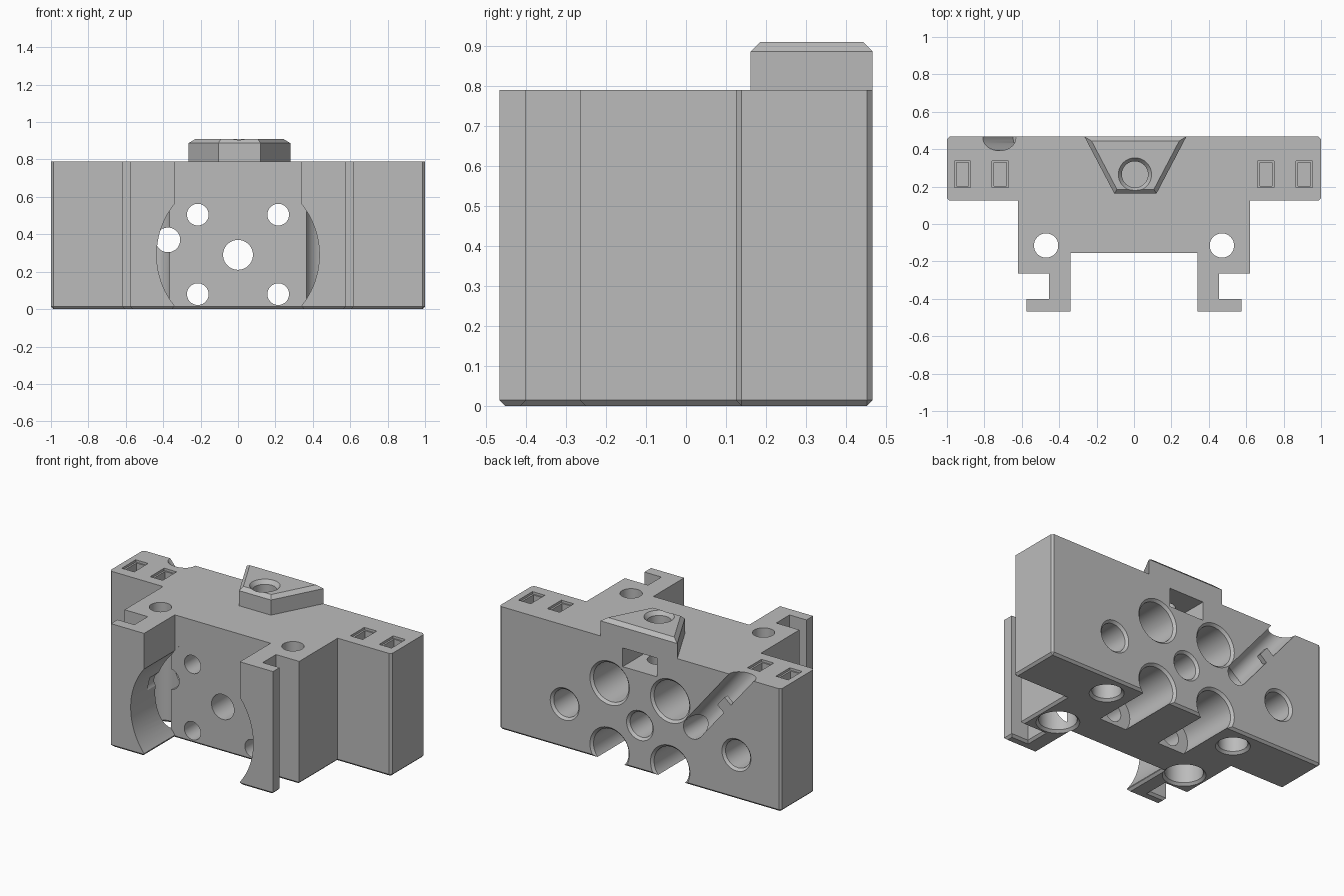
import bpy, bmesh, math
from mathutils import Matrix, Vector

cube = bpy.data.objects.get("Cube")
if cube:
    bpy.data.objects.remove(cube, do_unlink=True)

grey = bpy.data.materials.new("plain grey")
grey.use_nodes = True
grey.diffuse_color = (0.5, 0.5, 0.5, 1)
grey.node_tree.nodes["Principled BSDF"].inputs["Base Color"].default_value = (0.5, 0.5, 0.5, 1)

BACK, TOP = 0.467, 0.79


def make(name, bm):
    bmesh.ops.recalc_face_normals(bm, faces=bm.faces)
    mesh = bpy.data.meshes.new(name)
    bm.to_mesh(mesh)
    bm.free()
    mesh.materials.append(grey)
    ob = bpy.data.objects.new(name, mesh)
    bpy.context.collection.objects.link(ob)
    return ob


def prism(outline, z0, z1):
    bm = bmesh.new()
    base = bm.faces.new([bm.verts.new((x, y, z0)) for x, y in outline])
    up = bmesh.ops.extrude_face_region(bm, geom=[base])["geom"]
    bmesh.ops.translate(bm, vec=(0, 0, z1 - z0),
                        verts=[v for v in up if isinstance(v, bmesh.types.BMVert)])
    return bm


def bevel(bm, width, rule):
    edges = [e for e in bm.edges if rule(e.verts[0].co, e.verts[1].co)]
    bmesh.ops.bevel(bm, geom=edges, offset=width, segments=1, affect='EDGES')


def box(name, centre, size, matrix=Matrix()):
    bm = bmesh.new()
    bmesh.ops.create_cube(bm, size=1)
    bm.transform(Matrix.Translation(centre) @ matrix @ Matrix.Diagonal((*size, 1)))
    return make(name, bm)


def drill(axis, a, b, steps, sides=48):
    """Stepped round cutter; steps are (position on the axis, radius)."""
    bm = bmesh.new()
    rings = []
    for t, r in steps:
        ring = []
        for i in range(sides):
            w = math.tau * i / sides
            u, v = a + r * math.cos(w), b + r * math.sin(w)
            ring.append(bm.verts.new((u, t, v) if axis == 'Y' else (u, v, t)))
        rings.append(ring)
    for lo, hi in zip(rings, rings[1:]):
        for i in range(sides):
            j = (i + 1) % sides
            bm.faces.new((lo[i], lo[j], hi[j], hi[i]))
    bm.faces.new(rings[0])
    bm.faces.new(rings[-1])
    return make("cutter", bm)


def cut(targets, cutter):
    cutter.hide_render = True
    for ob in targets:
        mod = ob.modifiers.new("cut", 'BOOLEAN')
        mod.operation, mod.solver, mod.object = 'DIFFERENCE', 'EXACT', cutter
        bpy.context.view_layer.objects.active = ob
        bpy.ops.object.modifier_apply(modifier=mod.name)
    bpy.data.objects.remove(cutter, do_unlink=True)


# Main block with wings and hooked front arms
half = [(1, BACK), (1, 0.125), (0.62, 0.125), (0.62, -0.265), (0.455, -0.265),
        (0.455, -0.4), (0.575, -0.4), (0.575, -BACK), (0.34, -BACK), (0.34, -0.155)]
bm = prism(half + [(-x, y) for x, y in reversed(half)], 0, TOP)
bevel(bm, 0.014, lambda p, q: max(p.z, q.z) < 0.01 or
      (abs(p.x) > 0.99 and abs(p.x - q.x) + abs(p.y - q.y) < 0.01))
body = make("carriage_body", bm)

# Raised wedge tab on top
bm = prism([(-0.265, BACK), (0.28, BACK), (0.12, 0.162), (-0.105, 0.162)], 0.77, 0.91)
bevel(bm, 0.023, lambda p, q: min(p.z, q.z) > 0.9)
tab = make("top_tab", bm)

# Round motor recess between the arms
cut([body], drill('Y', 0, 0.29, [(-0.6, 0.435), (-0.1545, 0.435)], 96))

# Mounting screw holes, counterbored from the back
for x in (-0.215, 0.215):
    for z in (0.08, 0.505):
        cut([body], drill('Y', x, z, [(-0.3, 0.058), (0.07, 0.058), (0.0701, 0.125),
                                      (0.452, 0.125), (0.482, 0.155)]))
cut([body], drill('Y', 0, 0.29, [(-0.3, 0.08), (0.452, 0.08), (0.482, 0.11)]))

# Blind round pockets in the back
for x in (0.534, -0.685):
    cut([body], drill('Y', x, 0.285, [(0.25, 0.088), (0.452, 0.088), (0.482, 0.118)]))

# Vertical screw holes in the arms and blind pockets underneath
for x in (-0.47, 0.47):
    cut([body], drill('Z', x, -0.115, [(-0.015, 0.14), (0.015, 0.11), (0.6, 0.11),
                                       (0.6001, 0.065), (0.9, 0.065)]))
    cut([body], drill('Z', x, 0.318, [(-0.015, 0.115), (0.015, 0.085), (0.16, 0.085)]))

# Slots in the wings, with a wider rim
for x in (-0.917, -0.715, 0.705, 0.91):
    cut([body], box("cutter", (x, 0.265, 0.75), (0.065, 0.125, 0.2)))
    cut([body], box("cutter", (x, 0.265, 0.8), (0.088, 0.142, 0.05)))

# Nut slot in the back and screw hole through the tab
cut([body], box("cutter", (0, 0.34, 0.695), (0.245, 0.38, 0.12)))
cut([body, tab], drill('Z', 0.005, 0.265, [(0.55, 0.07), (0.885, 0.07), (0.925, 0.1)]))

# Diagonal cable groove across the back, leading into a through hole
low, high = Vector((-0.375, 0.46, 0.37)), Vector((-0.72, 0.46, 0.79))
run = high - low
turn = Matrix.Rotation(math.atan2(run.x, run.z), 4, 'Y')
groove = drill('Z', 0, 0, [(0, 0.068), (run.length + 0.2, 0.068)])
groove.data.transform(Matrix.Translation(low) @ turn)
cut([body], groove)
cut([body], drill('Y', -0.375, 0.37, [(-0.3, 0.066), (0.5, 0.066)]))

# Small clip that overhangs the groove
side = turn @ Vector((-1, 0, 0))
middle = low + run * 0.56 + side * 0.045
middle.y = BACK - 0.0155
box("cable_clip", middle, (0.075, 0.03, 0.08), turn)

for ob in bpy.context.scene.objects:
    ob.select_set(ob.type == 'MESH')
bpy.context.view_layer.objects.active = body
bpy.ops.object.shade_smooth_by_angle(angle=math.radians(30))
